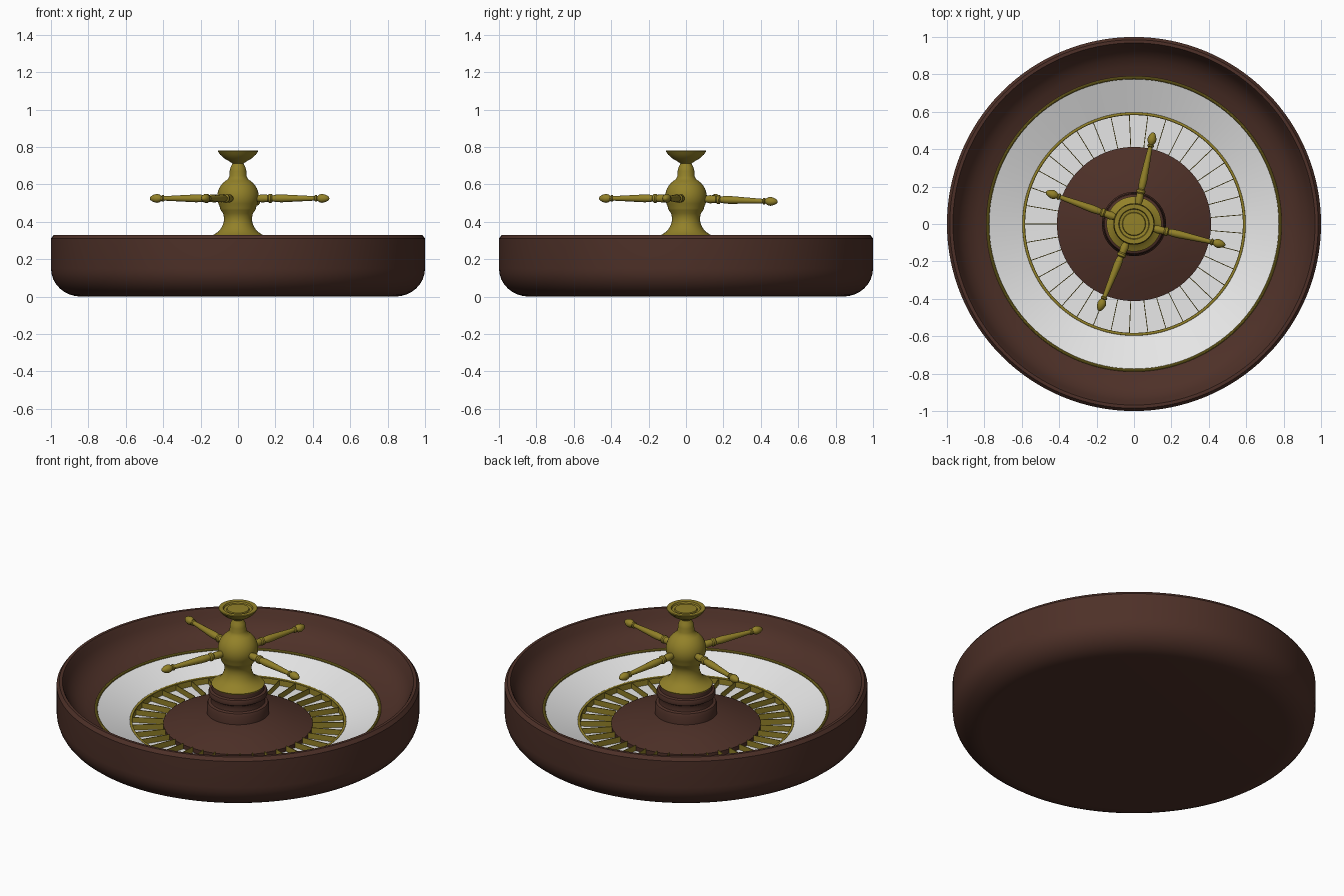
import bpy, bmesh, math
from mathutils import Matrix

if "Cube" in bpy.data.objects:
    bpy.data.objects.remove(bpy.data.objects["Cube"])


def material(name, rgb):
    m = bpy.data.materials.new(name)
    m.diffuse_color = (*rgb, 1)
    m.use_nodes = True
    m.node_tree.nodes["Principled BSDF"].inputs["Base Color"].default_value = m.diffuse_color
    return m


WOOD = material("dark_wood", (0.076, 0.030, 0.021))
GOLD = material("old_gold", (0.29, 0.22, 0.022))
WHITE = material("ivory_white", (0.8, 0.8, 0.8))


def finish(bm, name, mat, angle=35):
    me = bpy.data.meshes.new(name)
    bm.to_mesh(me)
    bm.free()
    me.materials.append(mat)
    for p in me.polygons:
        p.use_smooth = True
    me.set_sharp_from_angle(angle=math.radians(angle))
    ob = bpy.data.objects.new(name, me)
    bpy.context.collection.objects.link(ob)
    return ob


def lathe(name, mat, profile, n=96, closed=False):
    """Revolve (radius, z) points about z; radius 0 makes a pole."""
    bm = bmesh.new()
    rings = []
    for r, z in profile:
        if r < 1e-6:
            rings.append([bm.verts.new((0, 0, z))] * n)
        else:
            rings.append([bm.verts.new((r * math.cos(math.tau * j / n),
                                        r * math.sin(math.tau * j / n), z)) for j in range(n)])
    count = len(rings) if closed else len(rings) - 1
    for i in range(count):
        a, b = rings[i], rings[(i + 1) % len(rings)]
        for j in range(n):
            k = (j + 1) % n
            quad = list(dict.fromkeys((a[j], a[k], b[k], b[j])))
            if len(quad) > 2:
                bm.faces.new(quad)
    return finish(bm, name, mat)


def gold_ring(name, radius, z, w, h):
    pts = [(radius + w * math.cos(math.tau * i / 10), z + h * math.sin(math.tau * i / 10))
           for i in range(10)]
    return lathe(name, GOLD, pts, 128, closed=True)


# Outer bowl: flat base, rounded lower edge, chamfered rim, concave inside wall
outer = [(0, 0), (0.84, 0)]
outer += [(0.84 + 0.16 * math.sin(t), 0.15 - 0.15 * math.cos(t))
          for t in (math.pi / 2 * i / 8 for i in range(1, 9))]
outer += [(1.0, 0.31), (0.985, 0.33), (0.968, 0.33), (0.958, 0.312), (0.945, 0.28),
          (0.92, 0.242), (0.885, 0.21), (0.84, 0.185), (0.785, 0.165)]
lathe("bowl", WOOD, outer, 128)

# White sloping track with its two gold rings
lathe("ball_track", WHITE, [(0.785, 0.165), (0.59, 0.09)], 128)
gold_ring("outer_track_ring", 0.782, 0.166, 0.008, 0.008)
gold_ring("inner_track_ring", 0.590, 0.090, 0.008, 0.006)

# Pocket ring: gold wall, white floor, thin gold dividers
lathe("pocket_wall", GOLD, [(0.586, 0.09), (0.584, 0.055)], 128)
lathe("pocket_floor", WHITE, [(0.586, 0.055), (0.405, 0.052)], 128)
POCKETS = 37
bm = bmesh.new()
for i in range(POCKETS):
    m = Matrix.Rotation(math.tau * i / POCKETS + math.pi, 4, 'Z') \
        @ Matrix.Translation((0.498, 0, 0.069)) @ Matrix.Diagonal((0.172, 0.004, 0.034, 1))
    bmesh.ops.create_cube(bm, size=1, matrix=m)
finish(bm, "pocket_dividers", GOLD)

# Raised wooden centre cone and turned wooden pedestal
lathe("centre_cone", WOOD, [(0.412, 0.05), (0.412, 0.077), (0.30, 0.115), (0.0, 0.19)])
lathe("pedestal", WOOD, [
    (0.172, 0.13), (0.172, 0.195), (0.165, 0.21), (0.150, 0.215), (0.146, 0.235),
    (0.150, 0.25), (0.161, 0.257), (0.164, 0.272), (0.158, 0.287), (0.145, 0.292),
    (0.142, 0.32), (0, 0.32)], 64)

# Gold turret: flared foot, waist, ball, neck and dished cap
turret = [(0, 0.312), (0.142, 0.312), (0.147, 0.322), (0.128, 0.332), (0.105, 0.347), (0.088, 0.368),
          (0.077, 0.395), (0.074, 0.42), (0.080, 0.445), (0.092, 0.462), (0.096, 0.472)]
turret += [(0.111 * math.cos(t), 0.533 + 0.108 * math.sin(t))
           for t in (math.radians(-28 + 89 * i / 10) for i in range(11))]
turret += [(0.046, 0.645), (0.045, 0.67), (0.040, 0.69), (0.033, 0.703), (0.030, 0.712),
           (0.045, 0.722), (0.072, 0.738), (0.095, 0.758), (0.108, 0.776), (0.106, 0.780),
           (0.082, 0.779), (0.078, 0.770), (0.063, 0.768), (0.060, 0.775), (0, 0.777)]
lathe("turret", GOLD, turret, 48)

# Four turned handles reaching out of the ball
arm = [(0, 0.06), (0.018, 0.06), (0.018, 0.115), (0.022, 0.13), (0.019, 0.165), (0.024, 0.172),
       (0.024, 0.184), (0.016, 0.19), (0.020, 0.21), (0.021, 0.24), (0.017, 0.32), (0.012, 0.42),
       (0.018, 0.424), (0.018, 0.431), (0.012, 0.435), (0.021, 0.448), (0.024, 0.462),
       (0.019, 0.482), (0.010, 0.497), (0, 0.502)]
for i, (deg, tilt) in enumerate([(78, 2), (-13, 0), (-112, 0), (160, 0)]):
    ob = lathe(f"handle_{i + 1}", GOLD, arm, 16)
    ob.matrix_world = Matrix.Translation((0, 0, 0.525)) \
        @ Matrix.Rotation(math.radians(deg), 4, 'Z') \
        @ Matrix.Rotation(math.radians(90 + tilt), 4, 'Y')
